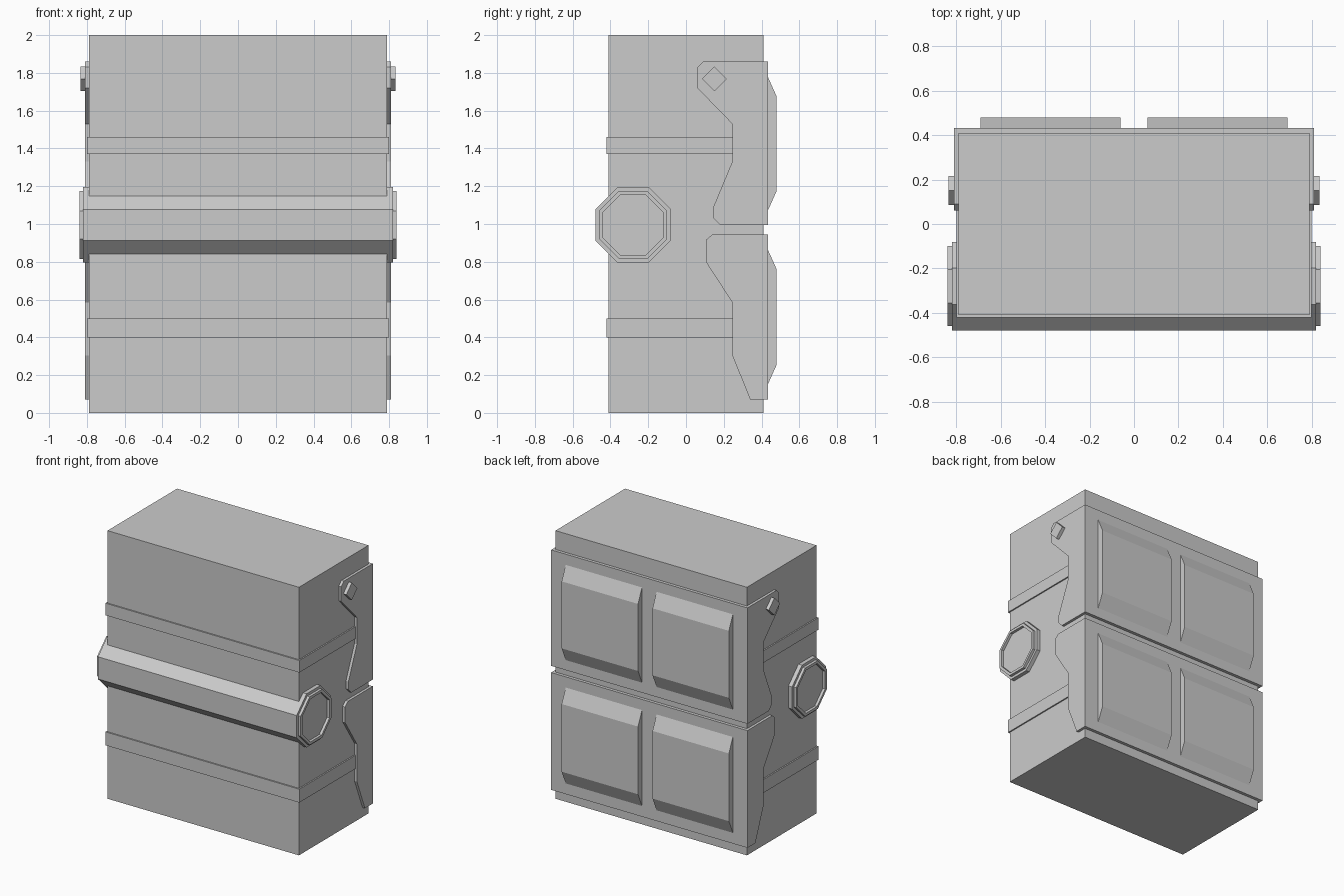
import bpy, bmesh, math

cube = bpy.data.objects.get("Cube")
if cube:
    bpy.data.objects.remove(cube)

grey = bpy.data.materials.new("plain_grey")
grey.use_nodes = True
colour = (0.6, 0.6, 0.6, 1)
grey.diffuse_color = colour
grey.node_tree.nodes["Principled BSDF"].inputs["Base Color"].default_value = colour


def add_object(name, bm):
    bmesh.ops.recalc_face_normals(bm, faces=bm.faces)
    mesh = bpy.data.meshes.new(name)
    bm.to_mesh(mesh)
    bm.free()
    mesh.materials.append(grey)
    obj = bpy.data.objects.new(name, mesh)
    bpy.context.collection.objects.link(obj)
    return obj


def extrude_profile(name, profile, x0, x1):
    """Extrude a (y, z) outline along x."""
    bm = bmesh.new()
    face = bm.faces.new([bm.verts.new((x0, y, z)) for y, z in profile])
    made = bmesh.ops.extrude_face_region(bm, geom=[face])["geom"]
    for v in made:
        if isinstance(v, bmesh.types.BMVert):
            v.co.x = x1
    return add_object(name, bm)


def box(name, half_x, y0, y1, z0, z1):
    return extrude_profile(name, [(y0, z0), (y1, z0), (y1, z1), (y0, z1)], -half_x, half_x)


# Main case and the two straps wrapped round it
box("case", 0.79, -0.41, 0.41, 0, 2)
box("upper_strap", 0.80, -0.42, 0.30, 1.37, 1.46)
box("lower_strap", 0.80, -0.42, 0.30, 0.40, 0.50)

# Back covers with shaped side edges
upper = [(0.09, 1.86), (0.433, 1.86), (0.433, 0.995), (0.18, 0.995), (0.145, 1.03),
         (0.145, 1.09), (0.245, 1.33), (0.245, 1.53), (0.06, 1.72), (0.06, 1.83)]
lower = [(0.14, 0.945), (0.433, 0.945), (0.433, 0.07), (0.34, 0.07),
         (0.245, 0.305), (0.245, 0.585), (0.105, 0.80), (0.105, 0.915)]
extrude_profile("upper_back_cover", upper, -0.81, 0.81)
extrude_profile("lower_back_cover", lower, -0.81, 0.81)

# Raised back pads, sloped at top and bottom
for level, z0, z1 in (("upper", 1.07, 1.78), ("lower", 0.15, 0.865)):
    pad = [(0.42, z0), (0.433, z0), (0.48, z0 + 0.105),
           (0.48, z1 - 0.105), (0.433, z1), (0.42, z1)]
    for side, sign in (("left", 1), ("right", -1)):
        extrude_profile(f"{level}_{side}_pad", pad, sign * 0.06, sign * 0.69)

# Octagonal bar across the front, with a stepped and recessed end on each side
bm = bmesh.new()
rings = []
steps = [(0.82, 0.20), (0.82, 0.18), (0.84, 0.18), (0.84, 0.16), (0.82, 0.16)]
stations = [(-x, r) for x, r in reversed(steps)] + steps
for x, apothem in stations:
    radius = apothem / math.cos(math.pi / 8)
    rings.append([bm.verts.new((x, -0.28 + radius * math.cos((i + 0.5) * math.pi / 4),
                                0.995 + radius * math.sin((i + 0.5) * math.pi / 4)))
                  for i in range(8)])
for a, b in zip(rings, rings[1:]):
    for i in range(8):
        j = (i + 1) % 8
        bm.faces.new((a[i], a[j], b[j], b[i]))
bm.faces.new(rings[0])
bm.faces.new(rings[-1])
add_object("front_bar", bm)

# Diamond studs on the sides of the upper cover
r = 0.065
diamond = [(0.15 + r, 1.768), (0.15, 1.768 + r), (0.15 - r, 1.768), (0.15, 1.768 - r)]
for side, sign in (("left", 1), ("right", -1)):
    extrude_profile(f"{side}_stud", diamond, sign * 0.79, sign * 0.835)
